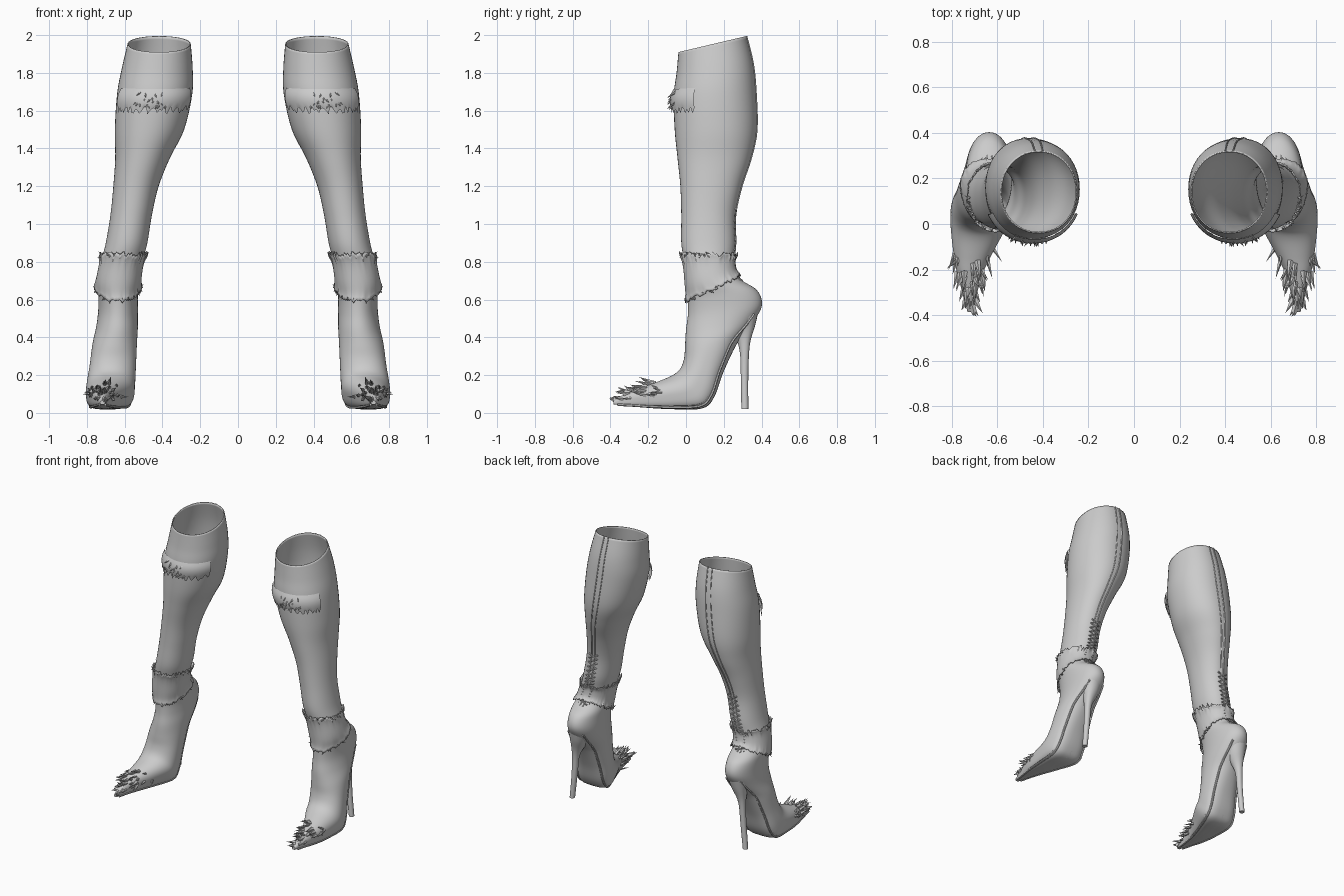
import bpy, bmesh, random
from math import sin, cos, pi, copysign
from mathutils import Vector

if "Cube" in bpy.data.objects:
    bpy.data.objects.remove(bpy.data.objects["Cube"])

random.seed(4)

# Cross-sections: front y, front z, back y, back z, inner x, outer x
SHAFT = [
    (-.04, 1.91, .32, 1.995, .25, .585), (-.05, 1.8, .355, 1.85, .24, .615),
    (-.065, 1.68, .37, 1.7, .242, .64), (-.06, 1.5, .375, 1.5, .285, .652),
    (-.045, 1.35, .345, 1.35, .36, .65), (-.03, 1.2, .295, 1.2, .42, .66),
    (-.025, 1.05, .262, 1.05, .455, .675), (-.025, .9, .262, .9, .48, .70),
    (-.01, .8, .255, .8, .505, .725), (0, .68, .28, .715, .52, .745)]
FOOT = [
    (.01, .6, .375, .65, .53, .74), (.01, .52, .402, .57, .53, .74),
    (0, .44, .355, .48, .53, .75), (-.005, .36, .275, .375, .535, .77),
    (-.01, .29, .2, .22, .54, .785), (-.03, .235, .15, .085, .545, .80),
    (-.07, .2, .09, .025, .555, .805), (-.15, .165, -.05, .02, .61, .795),
    (-.22, .14, -.17, .025, .655, .78), (-.3, .11, -.28, .035, .685, .755),
    (-.385, .065, -.385, .045, .705, .73)]
HEEL = [
    (.22, .41, .39, .57, .565, .715), (.262, .395, .368, .47, .60, .70),
    (.285, .32, .338, .36, .645, .695), (.29, .2, .33, .2, .66, .70),
    (.293, .02, .33, .02, .68, .715)]
BOOT = SHAFT + FOOT


def section(table, u):
    """Catmull-Rom interpolation between cross-sections."""
    n = len(table) - 1
    u = min(max(u, 0), n)
    i = min(int(u), n - 1)
    t = u - i
    p = [table[min(max(i + k, 0), n)] for k in (-1, 0, 1, 2)]
    return [.5 * (2 * b + (c - a) * t + (2 * a - 5 * b + 4 * c - d) * t * t
                  + (3 * b - a - 3 * c + d) * t ** 3) for a, b, c, d in zip(*p)]


def surf(u, a, off=0.0, table=BOOT):
    """Surface point; a = 0 front, pi/2 outer side, pi back or sole."""
    fy, fz, by, bz, xi, xo = section(table, u)
    front, back = Vector((0, fy, fz)), Vector((0, by, bz))
    mid = (front + back) / 2 + Vector(((xi + xo) / 2, 0, 0))
    e = 2.1
    if table is BOOT and cos(a) < 0:
        e += 1.6 * min(max((u - 13) / 3, 0), 1)
    pw = lambda v: copysign(abs(v) ** (2 / e), v)
    r = (front - back) / 2 * pw(cos(a)) + Vector(((xo - xi) / 2 * pw(sin(a)), 0, 0))
    return mid + r + r.normalized() * off


def finish(name, bm, thick=0):
    bmesh.ops.recalc_face_normals(bm, faces=bm.faces)
    me = bpy.data.meshes.new(name)
    bm.to_mesh(me)
    bm.free()
    ob = bpy.data.objects.new(name, me)
    bpy.context.collection.objects.link(ob)
    for o in bpy.context.selected_objects:
        o.select_set(False)
    ob.select_set(True)
    bpy.context.view_layer.objects.active = ob
    bpy.ops.object.shade_smooth_by_angle(angle=.7)
    if thick:
        s = ob.modifiers.new("Thickness", 'SOLIDIFY')
        s.thickness, s.offset = thick, -1
    m = ob.modifiers.new("Other boot", 'MIRROR')
    m.use_axis[0] = True
    return ob


def grid(bm, rows, closed=True):
    vs = [[bm.verts.new(p) for p in r] for r in rows]
    n = len(vs[0])
    for r, s in zip(vs, vs[1:]):
        for j in range(n if closed else n - 1):
            k = (j + 1) % n
            bm.faces.new((r[j], r[k], s[k], s[j]))
    return vs


def loft(name, table, per, n, thick=0, caps=(False, True)):
    bm = bmesh.new()
    steps = (len(table) - 1) * per
    vs = grid(bm, [[surf(i / per, 2 * pi * j / n, 0, table) for j in range(n)]
                   for i in range(steps + 1)])
    for use, ring in zip(caps, (vs[0], vs[-1])):
        if use:
            bm.faces.new(ring)
    return finish(name, bm, thick)


def tubes(name, paths, r):
    bm = bmesh.new()
    for pts in paths:
        rows = []
        for i, p in enumerate(pts):
            t = (pts[min(i + 1, len(pts) - 1)] - pts[max(i - 1, 0)]).normalized()
            s = t.orthogonal() if abs(t.x) > .9 else t.cross(Vector((1, 0, 0)))
            s.normalize()
            q = t.cross(s)
            rows.append([p + r * (cos(k * pi / 3) * s + sin(k * pi / 3) * q) for k in range(6)])
        vs = grid(bm, rows)
        bm.faces.new(vs[0])
        bm.faces.new(vs[-1])
    return finish(name, bm)


def tufts(name, items):
    """Ragged pointed strands: (base, tip, radius)."""
    bm = bmesh.new()
    for base, tip, r in items:
        d = (tip - base).normalized()
        s = d.orthogonal().normalized()
        q = d.cross(s)
        ring = [bm.verts.new(base + r * (cos(k * pi / 2.5) * s + sin(k * pi / 2.5) * q))
                for k in range(5)]
        top = bm.verts.new(tip)
        for k in range(5):
            bm.faces.new((ring[k], ring[(k + 1) % 5], top))
        bm.faces.new(ring)
    return finish(name, bm)


# Leg shaft and foot in one skin, plus stiletto heel
loft("boot_upper", BOOT, 6, 48, .006)
loft("stiletto_heel", HEEL, 6, 20, caps=(True, True))

# Ankle cuff with torn edges, hem dropping toward the front
bm = bmesh.new()
N, R = 96, 12
lo = [9.45 + .65 * cos(2 * pi * j / N) + random.uniform(-.12, .12) for j in range(N)]
hi = [7.6 + random.uniform(-.16, .16) for j in range(N)]
grid(bm, [[surf(hi[j] + (lo[j] - hi[j]) * i / R, 2 * pi * j / N,
                .007 + .012 * abs(2 * i / R - 1) ** 3) for j in range(N)]
          for i in range(R + 1)])
finish("ankle_cuff", bm, .005)

# Torn flap across the knee
bm = bmesh.new()
grid(bm, [[surf(1.75 + (.7 + (random.uniform(-.12, .12) if i == 6 else 0)) * i / 6,
                -1.1 + 2.2 * j / 40, .004 + .016 * sin(pi * i / 7)) for j in range(41)]
          for i in range(7)], False)
finish("knee_flap", bm)

# Frayed strands at knee, cuff edges and toe
strands = []
for _ in range(22):
    u, a = random.uniform(1.85, 2.3), random.uniform(-.4, .4)
    b = surf(u, a)
    strands.append((b, surf(u + .15, a + random.uniform(-.1, .1), random.uniform(.02, .042)), .01))
for k in range(40):
    a = random.uniform(-1.7, 1.7)
    u = 7.6 if k % 2 else 9.45 + .65 * cos(a)
    strands.append((surf(u, a, .008), surf(u + random.uniform(-.25, .25),
                    a + random.uniform(-.12, .12), random.uniform(.015, .03)), .007))
tufts("frayed_strands", strands)

claws = []
for _ in range(46):
    u, a = random.uniform(17, 19.8), random.uniform(-1.6, 1.6)
    b = surf(u, a, -.004)
    tip = surf(u, a, random.uniform(.005, .03)) + Vector(
        (random.uniform(-.01, .01), -random.uniform(.03, .08), random.uniform(-.01, .012)))
    tip.y = max(tip.y, -.405)
    claws.append((b, tip, random.uniform(.008, .016)))
tufts("toe_shreds", claws)

# Back seam, front-side seams and stitching over the tendon
tubes("back_seam", [[surf(i / 4, pi + s, .001) for i in range(38)] for s in (-.09, .09)], .004)
tubes("back_stitching", [[surf(5.8 + i * .22, pi + (.28 if i % 2 else -.28) * s, .004)
                          for i in range(16)] for s in (1, -1)], .006)

# Welt running around the sole edge from heel to toe
tubes("sole_welt", [[surf(11.5 + i / 5, pi + s * (.75 if i > 8 else .55 + .025 * i), .002)
                     for i in range(42)] for s in (1, -1)], .007)

# Flat outsole under the ball of the foot
bm = bmesh.new()
top = [[surf(15.2 + i / 3, pi + s, .001) for s in (-.95, -.5, 0, .5, .95)] for i in range(14)]
grid(bm, top, False)
bmesh.ops.solidify(bm, geom=bm.faces[:], thickness=.012)
finish("outsole", bm)
